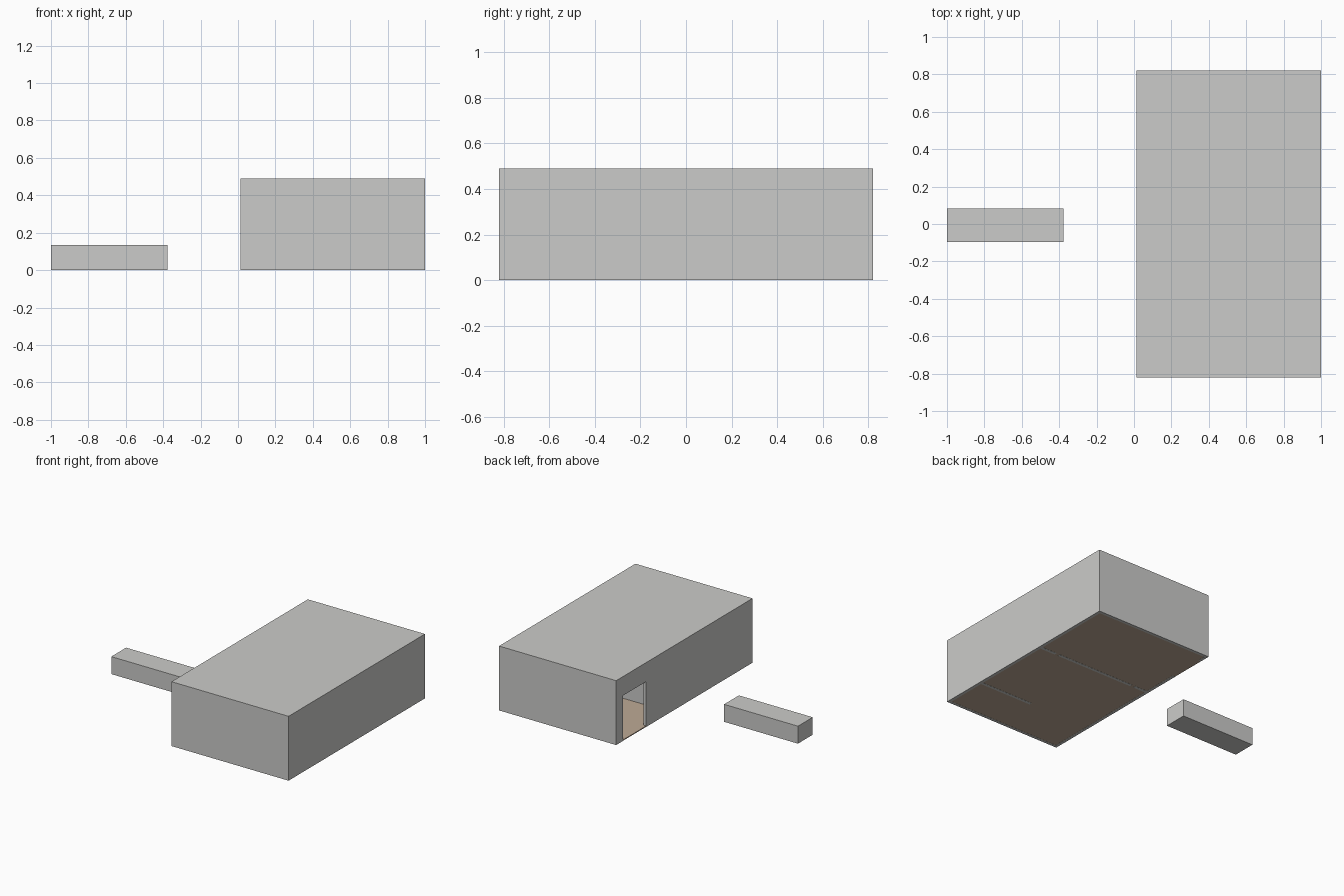
import bpy
import bmesh

if "Cube" in bpy.data.objects:
    bpy.data.objects.remove(bpy.data.objects["Cube"])


def material(name, rgb):
    m = bpy.data.materials.new(name)
    m.diffuse_color = (*rgb, 1.0)
    m.use_nodes = True
    m.node_tree.nodes["Principled BSDF"].inputs["Base Color"].default_value = m.diffuse_color
    return m


GREY = material("concrete grey", (0.6, 0.6, 0.585))
TAN = material("floor tan", (0.515, 0.40, 0.30))


def box(name, lo, hi, mat):
    """Axis-aligned box between two corners."""
    bm = bmesh.new()
    bmesh.ops.create_cube(bm, size=1.0)
    for v in bm.verts:
        v.co = [lo[i] if v.co[i] < 0 else hi[i] for i in range(3)]
    me = bpy.data.meshes.new(name)
    bm.to_mesh(me)
    bm.free()
    me.materials.append(mat)
    ob = bpy.data.objects.new(name, me)
    bpy.context.collection.objects.link(ob)
    return ob


def cut(target, lo, hi):
    """Subtract a box from the target."""
    cutter = box("cutter", lo, hi, GREY)
    mod = target.modifiers.new("cut", "BOOLEAN")
    mod.operation = "DIFFERENCE"
    mod.solver = "EXACT"
    mod.object = cutter
    bpy.context.view_layer.objects.active = target
    bpy.ops.object.modifier_apply(modifier=mod.name)
    bpy.data.objects.remove(cutter)


X0, X1, Y, H, T = 0.014, 1.0, 0.82, 0.49, 0.022
DOOR_Y0, DOOR_Y1, DOOR_H = 0.46, 0.735, 0.345

# Outer walls and roof, hollowed from below, with a doorway on the left side
shell = box("walls_and_roof", (X0, -Y, 0), (X1, Y, H), GREY)
cut(shell, (X0 + T, -Y + T, -0.1), (X1 - T, Y - T, H - T))
cut(shell, (X0 - 0.1, DOOR_Y0, -0.1), (X0 + T + 0.05, DOOR_Y1, DOOR_H))

# Floor inside the walls and threshold in the doorway
box("floor", (X0 + T, -Y + T, 0.001), (X1 - T, Y - T, 0.008), TAN)
box("threshold", (X0, DOOR_Y0, 0.001), (X0 + T, DOOR_Y1, 0.008), TAN)

# Interior partitions, showing as strips in the underside
for i, (xa, xb, y) in enumerate([(0.85, X1 - T, 0.17), (0.17, 0.82, 0.17),
                                 (X0 + T, 0.14, 0.17), (0.54, X1 - T, -0.47)]):
    box(f"partition_{i + 1}", (xa, y - T / 2, 0), (xb, y + T / 2, H - T), GREY)

# Low separate block beside the building
box("low_block", (-1.0, -0.096, 0), (-0.378, 0.082, 0.133), GREY)
